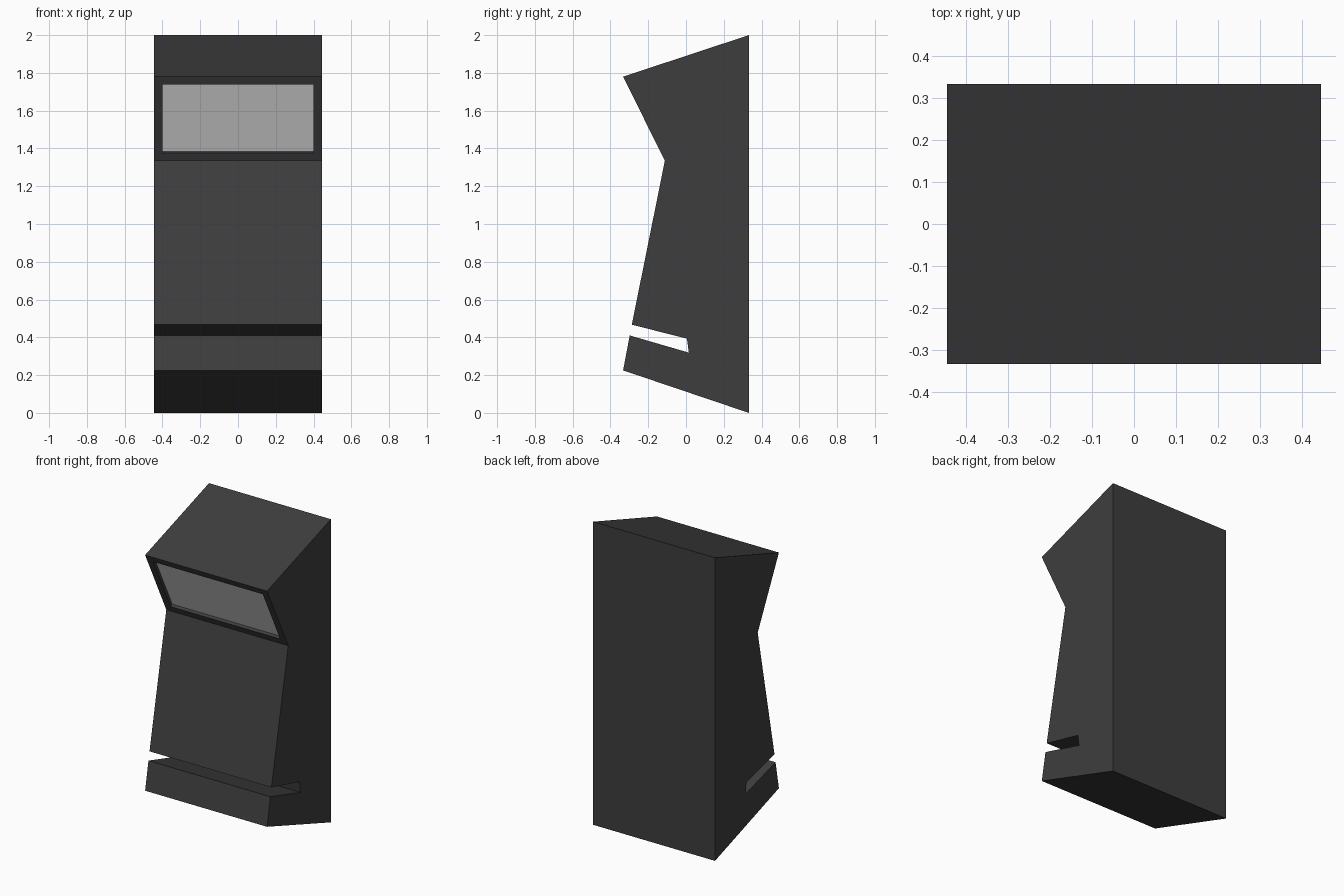
import bpy
import bmesh
from mathutils import Vector

if "Cube" in bpy.data.objects:
    bpy.data.objects.remove(bpy.data.objects["Cube"])

HALF_WIDTH = 0.445
# Side outline as (y, z), with the slot cut near the bottom of the front
PROFILE = [
    (0.333, 0.0), (0.333, 2.0), (-0.333, 1.78), (-0.112, 1.335),
    (-0.287, 0.467), (0.005, 0.393), (0.015, 0.319), (-0.298, 0.41),
    (-0.333, 0.225),
]


def flat_material(name, value):
    mat = bpy.data.materials.new(name)
    mat.diffuse_color = (value, value, value, 1.0)
    mat.use_nodes = True
    mat.node_tree.nodes["Principled BSDF"].inputs["Base Color"].default_value = mat.diffuse_color
    return mat


# Cabinet body: extruded side outline
bm = bmesh.new()
side = bm.faces.new([bm.verts.new((-HALF_WIDTH, y, z)) for y, z in PROFILE])
result = bmesh.ops.extrude_face_region(bm, geom=[side], use_keep_orig=True)
verts = [g for g in result["geom"] if isinstance(g, bmesh.types.BMVert)]
bmesh.ops.translate(bm, verts=verts, vec=(2 * HALF_WIDTH, 0, 0))
bmesh.ops.recalc_face_normals(bm, faces=bm.faces[:])

# Screen: inset the slanted upper front face and sink it into the body
target = Vector((0, -0.895, -0.446))
screen = max(bm.faces, key=lambda f: f.normal.dot(target)
             if f.calc_center_median().z > 1.2 else -2)
bmesh.ops.inset_region(bm, faces=[screen], thickness=0.045, use_even_offset=True)
bmesh.ops.inset_individual(bm, faces=[screen], thickness=0.0, depth=-0.02)
screen.material_index = 1

mesh = bpy.data.meshes.new("cabinet")
bm.to_mesh(mesh)
bm.free()
mesh.materials.append(flat_material("dark grey body", 0.048))
mesh.materials.append(flat_material("light grey screen", 0.75))
cabinet = bpy.data.objects.new("cabinet", mesh)
bpy.context.collection.objects.link(cabinet)
